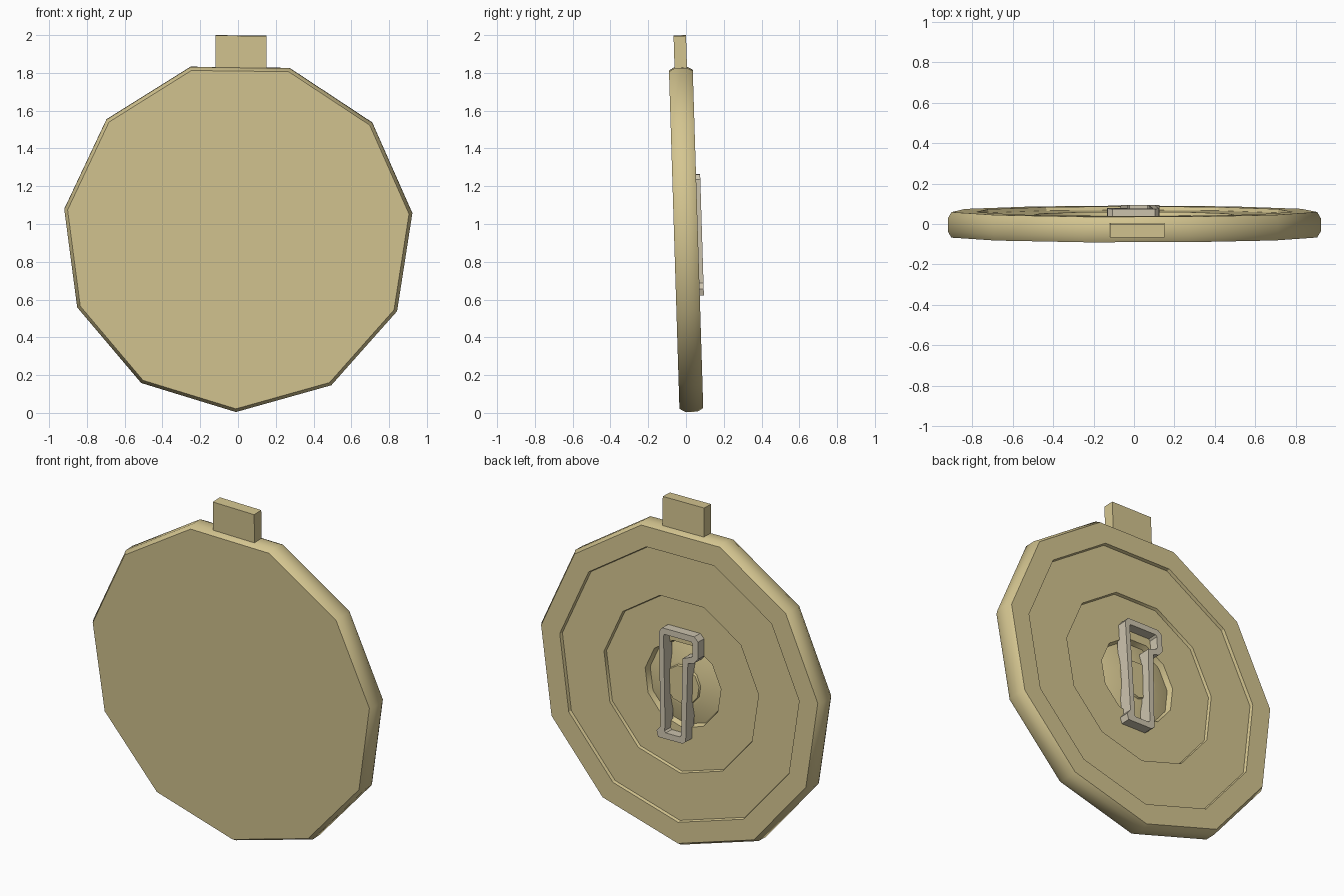
import bpy, bmesh
from math import sin, cos, pi
from mathutils import Matrix, Vector

cube = bpy.data.objects.get("Cube")
if cube:
    bpy.data.objects.remove(cube, do_unlink=True)

SIDES = 11
RADIUS = 0.931
# Everything leans forward and rolls very slightly
POSE = (Matrix.Translation((0, 0, 0.936)) @ Matrix.Rotation(0.031, 4, 'X')
        @ Matrix.Rotation(0.012, 4, 'Y'))


def material(name, color):
    m = bpy.data.materials.new(name)
    m.use_nodes = True
    m.diffuse_color = color
    m.node_tree.nodes["Principled BSDF"].inputs["Base Color"].default_value = color
    return m


def finish(name, bm, mat, angle):
    bmesh.ops.recalc_face_normals(bm, faces=bm.faces)
    bm.transform(POSE)
    mesh = bpy.data.meshes.new(name)
    bm.to_mesh(mesh)
    bm.free()
    mesh.materials.append(mat)
    ob = bpy.data.objects.new(name, mesh)
    bpy.context.collection.objects.link(ob)
    bpy.ops.object.select_all(action='DESELECT')
    ob.select_set(True)
    bpy.context.view_layer.objects.active = ob
    bpy.ops.object.shade_smooth_by_angle(angle=angle)
    return ob


def bridge(bm, a, b):
    n = len(a)
    for i in range(n):
        j = (i + 1) % n
        bm.faces.new((a[i], a[j], b[j], b[i]))


def lathe(profile):
    """Spin (radius, y) points about the y axis, one corner pointing down."""
    bm = bmesh.new()
    rings = []
    for r, y in profile:
        angles = [-pi / 2 + 2 * pi * k / SIDES for k in range(SIDES)]
        rings.append([bm.verts.new((r * cos(a), y, r * sin(a))) for a in angles])
    for a, b in zip(rings, rings[1:]):
        bridge(bm, a, b)
    bm.faces.new(rings[0])
    bm.faces.new(rings[-1])
    return bm


gold = material("pale gold", (0.66, 0.56, 0.28, 1))
steel = material("warm grey metal", (0.62, 0.56, 0.43, 1))

# Disc: flat front, chamfered rim, stepped back with a conical hub
disc_profile = [
    (RADIUS - 0.018, -0.063), (RADIUS, -0.032), (RADIUS, 0.032),
    (RADIUS - 0.018, 0.063),
    (0.79, 0.063), (0.785, 0.045),
    (0.51, 0.045), (0.505, 0.028),
    (0.25, 0.028), (0.24, -0.005),
    (0.13, 0.025), (0.115, 0.025), (0.11, 0.035),
]
finish("disc", lathe(disc_profile), gold, 0.55)

# Hanging tab on the top edge
bm = bmesh.new()
bmesh.ops.create_cube(bm, size=1)
bm.transform(Matrix.Translation((0.004, 0, 0.962)) @ Matrix.Diagonal((0.27, 0.066, 0.2, 1)))
finish("hanging_tab", bm, gold, 0.5)

# Clip on the back: a closed frame, wider at the top where the catch sits
outer = [(0.10, 0.325), (-0.11, 0.325), (-0.135, 0.30), (-0.135, 0.20), (-0.11, 0.17),
         (-0.07, 0.16), (-0.06, -0.30), (-0.04, -0.315), (0.12, -0.315), (0.13, -0.28),
         (0.105, -0.25), (0.12, 0.30)]
inner = [(0.085, 0.29), (-0.09, 0.29), (-0.10, 0.28), (-0.10, 0.21), (-0.09, 0.20),
         (-0.035, 0.18), (-0.03, -0.27), (-0.02, -0.28), (0.07, -0.28), (0.08, -0.27),
         (0.075, -0.24), (0.09, 0.28)]
bm = bmesh.new()
loops = [[bm.verts.new((x, y, z)) for x, z in path]
         for path, y in ((outer, 0.085), (inner, 0.085), (inner, 0.01), (outer, 0.01))]
for i in range(4):
    bridge(bm, loops[i], loops[(i + 1) % 4])
finish("back_clip", bm, steel, 0.5)
